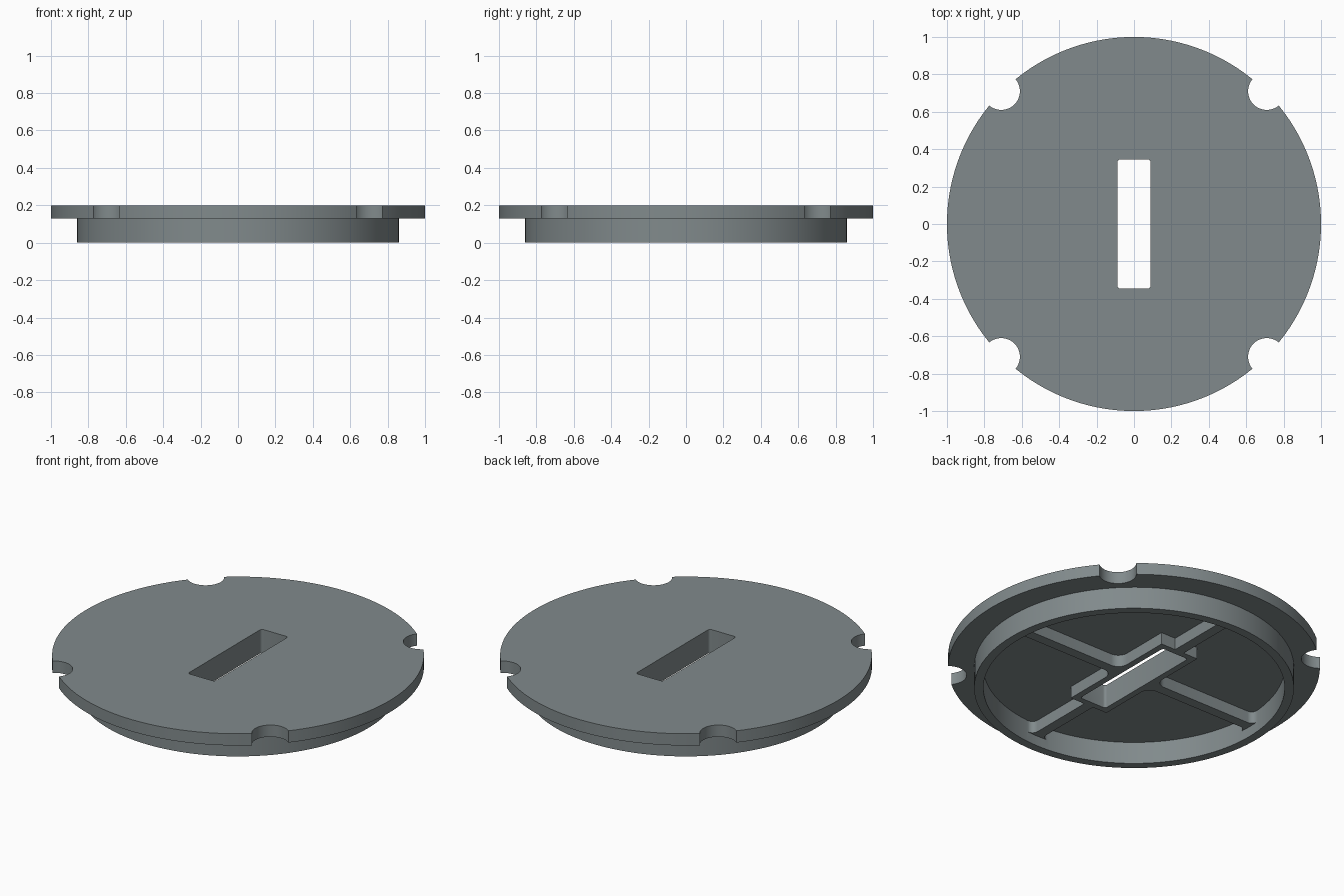
import bpy, bmesh, math

if "Cube" in bpy.data.objects:
    bpy.data.objects.remove(bpy.data.objects["Cube"])

SEG = 128
RIB = 0.03             # rib half width
FX, FY = 0.125, 0.38   # half size of the frame around the slot
R_IN = 0.81            # inside radius of the rim
Z_FLANGE, Z_RIB, Z_TOP = 0.13, 0.06, 0.2

grey = bpy.data.materials.new("slate_grey")
grey.diffuse_color = (0.22, 0.255, 0.262, 1)
grey.use_nodes = True
grey.node_tree.nodes["Principled BSDF"].inputs["Base Color"].default_value = grey.diffuse_color


def finish(name, bm):
    bmesh.ops.recalc_face_normals(bm, faces=bm.faces)
    mesh = bpy.data.meshes.new(name)
    bm.to_mesh(mesh)
    bm.free()
    mesh.materials.append(grey)
    obj = bpy.data.objects.new(name, mesh)
    bpy.context.collection.objects.link(obj)
    return obj


def prism(name, outline, z0, z1):
    bm = bmesh.new()
    low = [bm.verts.new((x, y, z0)) for x, y in outline]
    high = [bm.verts.new((x, y, z1)) for x, y in outline]
    bm.faces.new(low)
    bm.faces.new(high)
    n = len(low)
    for i in range(n):
        j = (i + 1) % n
        bm.faces.new((low[i], low[j], high[j], high[i]))
    return finish(name, bm)


def lathe(name, profile):
    bm = bmesh.new()
    angles = [2 * math.pi * i / SEG for i in range(SEG)]
    loops = [[bm.verts.new((r * math.cos(a), r * math.sin(a), z)) for a in angles]
             for r, z in profile]
    for a, b in zip(loops, loops[1:]):
        for i in range(SEG):
            j = (i + 1) % SEG
            bm.faces.new((a[i], a[j], b[j], b[i]))
    bm.faces.new(loops[0])
    bm.faces.new(loops[-1])
    return finish(name, bm)


def arc(cx, cy, r, a0, a1, n=8):
    return [(cx + r * math.cos(a0 + (a1 - a0) * i / n),
             cy + r * math.sin(a0 + (a1 - a0) * i / n)) for i in range(n + 1)]


def combine(target, tool, operation):
    mod = target.modifiers.new(operation.lower(), 'BOOLEAN')
    mod.operation = operation
    mod.solver = 'EXACT'
    mod.object = tool
    bpy.context.view_layer.objects.active = target
    bpy.ops.object.modifier_apply(modifier=mod.name)
    bpy.data.objects.remove(tool)


# Round lid: wide flange with a hollow rim underneath
lid = lathe("lid", [(1, Z_TOP), (1, Z_FLANGE), (0.86, Z_FLANGE), (0.86, 0),
                    (R_IN, 0), (R_IN, Z_FLANGE)])

# Cross ribs and slot frame: one quarter outline, mirrored to four
f = 0.035
cx = math.sqrt((R_IN - f) ** 2 - (RIB + f) ** 2)
touch = math.atan2(RIB + f, cx)
flare = arc(cx, RIB + f, f, touch, -math.pi / 2)
out = (0.835 * math.cos(touch), 0.835 * math.sin(touch))
half = [out] + flare
r = 0.06
quarter = (half + arc(FX + r, RIB + r, r, -math.pi / 2, -math.pi)
           + [(FX, FY), (RIB, FY)] + [(y, x) for x, y in reversed(half)])
outline = list(quarter)
outline += [(-x, y) for x, y in reversed(quarter)]
outline += [(-x, -y) for x, y in quarter]
outline += [(x, -y) for x, y in reversed(quarter)]
combine(lid, prism("ribs", outline, Z_RIB, 0.16), 'UNION')

# Central slot with small rounded corners
c = 0.015
slot = []
for k, (sx, sy) in enumerate([(1, 1), (-1, 1), (-1, -1), (1, -1)]):
    slot += arc(sx * (0.088 - c), sy * (0.345 - c), c,
                k * math.pi / 2, (k + 1) * math.pi / 2, 4)
combine(lid, prism("slot_cutter", slot, -0.1, 0.3), 'DIFFERENCE')

# Four round notches in the flange edge
for sx in (-1, 1):
    for sy in (-1, 1):
        circle = arc(sx * 0.71, sy * 0.71, 0.1, 0, 2 * math.pi, 48)[:-1]
        combine(lid, prism("notch_cutter", circle, 0.1, 0.3), 'DIFFERENCE')

# Smooth round walls, crisp edges
bpy.ops.object.select_all(action='DESELECT')
lid.select_set(True)
bpy.context.view_layer.objects.active = lid
bpy.ops.object.shade_smooth_by_angle(angle=math.radians(30))
